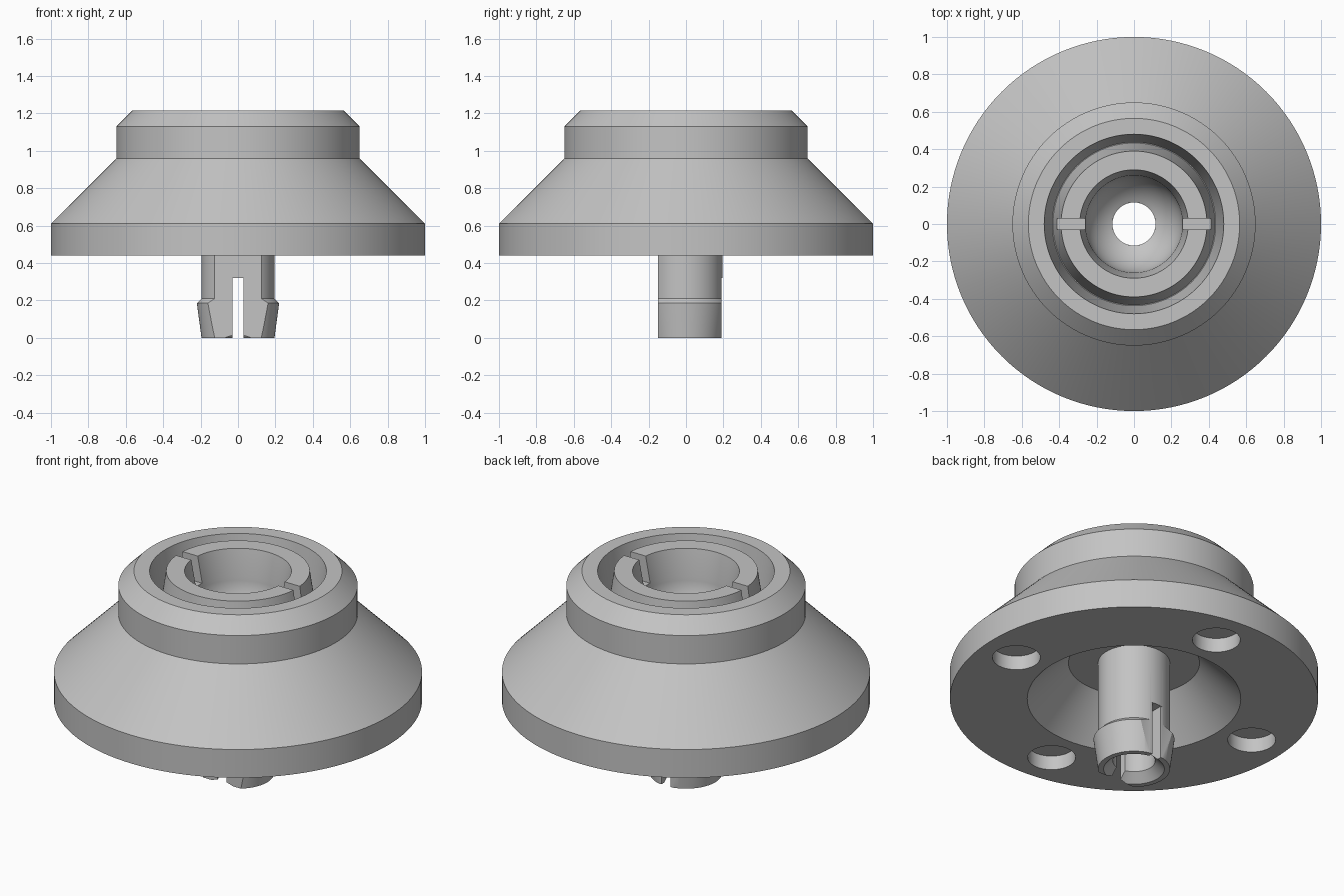
import bpy, bmesh
from math import sin, cos, pi, radians

if "Cube" in bpy.data.objects:
    bpy.data.objects.remove(bpy.data.objects["Cube"], do_unlink=True)

grey = bpy.data.materials.new("plain_grey")
grey.use_nodes = True
GREY = (0.55, 0.55, 0.55, 1)
grey.diffuse_color = GREY
grey.node_tree.nodes["Principled BSDF"].inputs["Base Color"].default_value = GREY


def lathe(name, profile, segments=128):
    """Spin a closed (radius, height) profile around z."""
    bm = bmesh.new()
    rings = []
    for i in range(segments):
        a = 2 * pi * i / segments
        rings.append([bm.verts.new((r * cos(a), r * sin(a), z)) for r, z in profile])
    n = len(profile)
    for i in range(segments):
        one, two = rings[i], rings[(i + 1) % segments]
        for j in range(n):
            k = (j + 1) % n
            bm.faces.new((one[j], two[j], two[k], one[k]))
    bmesh.ops.recalc_face_normals(bm, faces=bm.faces)
    mesh = bpy.data.meshes.new(name)
    bm.to_mesh(mesh)
    bm.free()
    ob = bpy.data.objects.new(name, mesh)
    bpy.context.collection.objects.link(ob)
    mesh.materials.append(grey)
    return ob


def box(low, high):
    """Box cutter between two corners."""
    mid = [(a + b) / 2 for a, b in zip(low, high)]
    bpy.ops.mesh.primitive_cube_add(size=1, location=mid)
    ob = bpy.context.object
    ob.scale = [b - a for a, b in zip(low, high)]
    return ob


def cut(target, cutters):
    """Subtract the cutters, remove them, then shade."""
    bpy.context.view_layer.update()
    bpy.ops.object.select_all(action='DESELECT')
    target.select_set(True)
    bpy.context.view_layer.objects.active = target
    for c in cutters:
        c.hide_render = True
        mod = target.modifiers.new("cut", 'BOOLEAN')
        mod.operation = 'DIFFERENCE'
        mod.solver = 'EXACT'
        mod.object = c
        bpy.ops.object.modifier_apply(modifier=mod.name)
    for c in cutters:
        bpy.data.objects.remove(c, do_unlink=True)
    bpy.ops.object.shade_smooth_by_angle(angle=radians(25))


# Flanged body: outer steps, V groove, collar, round seat and underside recess
TOP, SEAT, BORE = 1.215, 1.06, 0.115
outside = [(0.58, 0.44), (1, 0.44), (1, 0.61), (0.65, 0.96), (0.65, 1.13), (0.565, TOP)]
groove = [(0.48, TOP), (0.437, 0.92), (0.433, 0.92), (0.39, TOP), (0.29, TOP)]
seat = []
for i in range(13):
    a = radians(63.7) * i / 12
    seat.append((0.26 * cos(a), SEAT - 0.26 * sin(a)))
body = lathe("flanged_body", outside + groove + seat + [(BORE, 0.665), (0.356, 0.665)])

# Blind holes under the flange and two slots in the collar
cutters = []
for i in range(4):
    a = radians(-5 + 90 * i)
    bpy.ops.mesh.primitive_cylinder_add(vertices=48, radius=0.13, depth=0.17,
                                        location=(0.78 * cos(a), 0.78 * sin(a), 0.44))
    cutters.append(bpy.context.object)
for low, high in ((-0.42, -0.2), (0.2, 0.42)):
    cutters.append(box((low, -0.03, SEAT), (high, 0.03, 1.4)))
cut(body, cutters)

# Hollow snap stem with a hooked tip, flattened front and back, split in two
stem = lathe("snap_stem", [(0.165, 0), (0.195, 0), (0.22, 0.185), (0.195, 0.21),
                           (0.195, 0.665), (BORE, 0.665), (BORE, 0.05)])
cut(stem, [
    box((-0.5, -0.5, -0.2), (0.5, -0.15, 0.9)),
    box((-0.5, 0.19, -0.2), (0.5, 0.5, 0.32)),
    box((-0.03, -0.4, -0.2), (0.03, 0.4, 0.32)),
])
